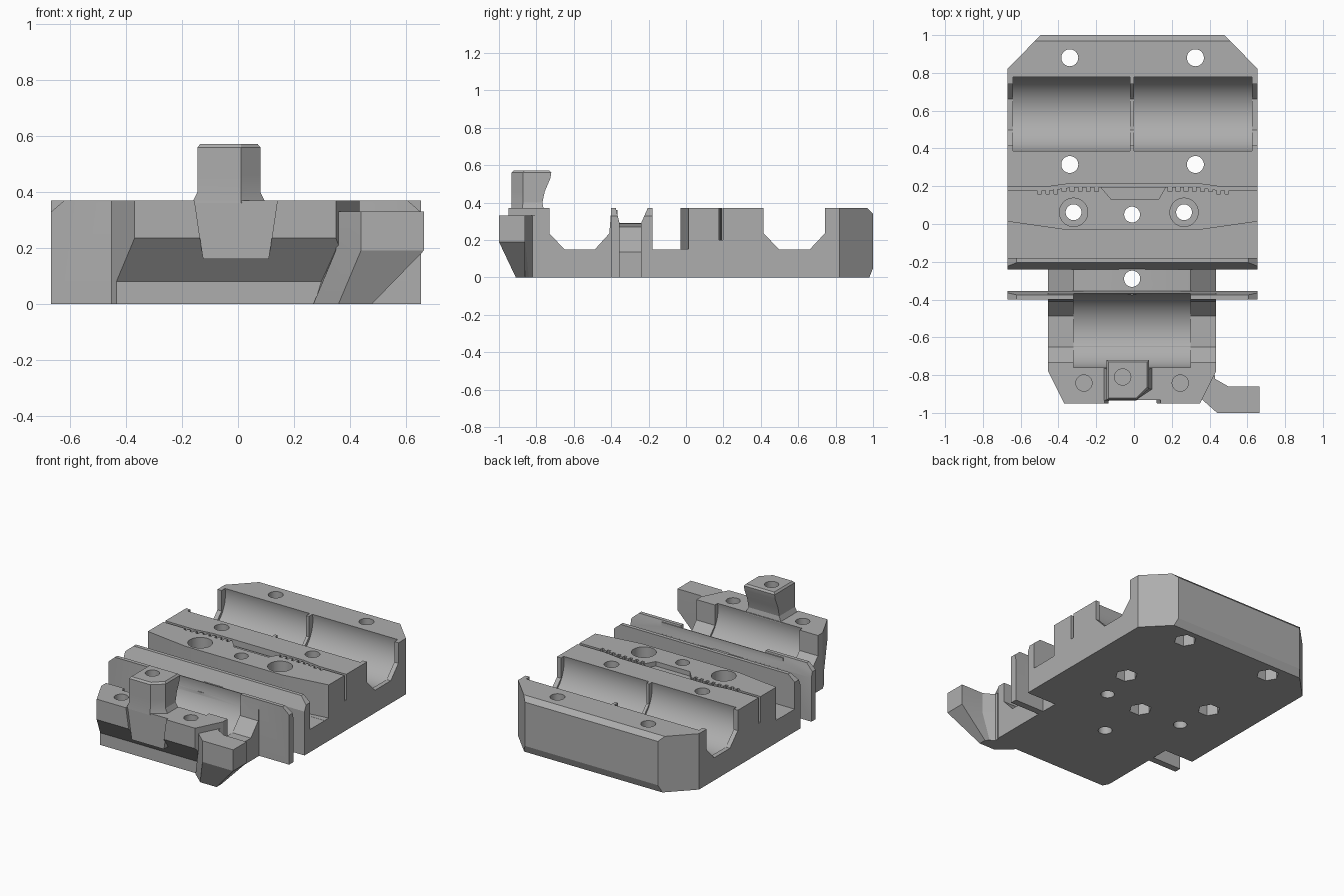
import bpy, bmesh, math

cube = bpy.data.objects.get("Cube")
if cube:
    bpy.data.objects.remove(cube)

mat = bpy.data.materials.new("mid_grey")
mat.use_nodes = True
GREY = (0.42, 0.42, 0.42, 1)
mat.diffuse_color = GREY
mat.node_tree.nodes["Principled BSDF"].inputs["Base Color"].default_value = GREY

LEFT, RIGHT, TOP = -0.67, 0.655, 0.37


def loft(name, sections):
    """Solid skinned through matching closed sections."""
    bm = bmesh.new()
    rings = [[bm.verts.new(p) for p in s] for s in sections]
    for a, b in zip(rings, rings[1:]):
        for i in range(len(a)):
            j = (i + 1) % len(a)
            bm.faces.new((a[i], a[j], b[j], b[i]))
    bm.faces.new(rings[0][::-1])
    bm.faces.new(rings[-1])
    bmesh.ops.recalc_face_normals(bm, faces=bm.faces)
    mesh = bpy.data.meshes.new(name)
    bm.to_mesh(mesh)
    bm.free()
    mesh.materials.append(mat)
    ob = bpy.data.objects.new(name, mesh)
    bpy.context.collection.objects.link(ob)
    return ob


def prism(name, pts, axis, lo, hi):
    """Extrude a 2D outline along an axis."""
    place = {"x": lambda p, t: (t, p[0], p[1]),
             "y": lambda p, t: (p[0], t, p[1]),
             "z": lambda p, t: (p[0], p[1], t)}[axis]
    return loft(name, [[place(p, t) for p in pts] for t in (lo, hi)])


def rod(name, centre, r, axis, lo, hi, sides=40):
    pts = [(centre[0] + r * math.cos(math.tau * i / sides),
            centre[1] + r * math.sin(math.tau * i / sides)) for i in range(sides)]
    return prism(name, pts, axis, lo, hi)


def boolean(target, tool, operation="DIFFERENCE"):
    tool.hide_render = True
    mod = target.modifiers.new("boolean", "BOOLEAN")
    mod.operation, mod.object, mod.solver = operation, tool, "EXACT"
    bpy.context.view_layer.update()
    dg = bpy.context.evaluated_depsgraph_get()
    mesh = bpy.data.meshes.new_from_object(target.evaluated_get(dg))
    target.modifiers.clear()
    target.data = mesh
    bpy.data.objects.remove(tool)


def mirrored(pts, mid):
    return [(2 * mid - x, y) for x, y in pts]


# Wide carriage: rear bearing trough, belt block, channel and wall
carriage = prism("carriage_body", [
    (-0.24, 0), (0.98, 0), (1, 0.05), (1, 0.34), (0.97, TOP), (0.742, TOP),
    (0.742, 0.235), (0.662, 0.15), (0.498, 0.15), (0.415, 0.235), (0.415, TOP),
    (-0.03, TOP), (-0.03, 0.15), (-0.18, 0.15), (-0.18, TOP), (-0.205, TOP),
    (-0.24, 0.29)], "x", LEFT, RIGHT)

# Narrow front section with its own trough and overhanging nose
front = prism("front_section", [
    (-0.22, 0), (-0.22, 0.288), (-0.365, 0.288), (-0.365, 0.36), (-0.4, 0.36),
    (-0.41, 0.235), (-0.487, 0.15), (-0.65, 0.15), (-0.73, 0.235), (-0.73, TOP),
    (-0.95, TOP), (-0.95, 0.235), (-0.82, 0.08), (-0.82, 0)], "x", -0.455, 0.435)
boolean(carriage, front, "UNION")

# Thin full-width plate
plate = prism("wing_plate", [(-0.4, 0), (-0.355, 0), (-0.355, 0.29),
                             (-0.375, TOP), (-0.4, TOP)], "x", LEFT, RIGHT)
boolean(carriage, plate, "UNION")

# Bearing seats: round beds with straight mouths above them
for y, r, mouth, lo, hi in ((0.583, 0.2, 0.195, -0.64, -0.02),
                            (0.583, 0.2, 0.195, 0, 0.625),
                            (-0.565, 0.198, 0.19, -0.32, 0.3)):
    boolean(carriage, rod("seat_cutter", (y, 0.33), r, "x", lo, hi, 64))
    boolean(carriage, prism("seat_mouth", [(y - mouth, 0.33), (y + mouth, 0.33),
                            (y + mouth, 0.5), (y - mouth, 0.5)], "x", lo, hi))

# Screw boss in the gap, backing onto the front seat
boolean(carriage, rod("screw_boss", (-0.01, -0.29), 0.085, "z", 0.1, 0.292), "UNION")

# Chamfered plan corners, gap shoulders, belt block ends and wing tips
mid = (LEFT + RIGHT) / 2
for side in (0, 1):
    def both(pts, m=mid):
        return mirrored(pts, m) if side else pts
    boolean(carriage, prism("rear_corner", both(
        [(0.46, 1.02), (0.675, 0.8), (0.75, 1.05)]), "z", -0.1, 0.5))
    boolean(carriage, prism("front_corner", both(
        [(0.34, -0.97), (0.45, -0.75), (0.6, -1)], -0.01), "z", -0.1, 0.5))
    boolean(carriage, prism("gap_shoulder", both(
        [(0.12, 0.289), (0.3, 0.27), (0.45, 0.12), (0.45, 0.32), (0.12, 0.32)],
        -0.01), "y", -0.3545, -0.2405))
    boolean(carriage, prism("block_end", both(
        [(0.35, -0.03), (0.35, -0.1), (0.7, -0.1), (0.7, 0.02)]), "z", 0.151, 0.5))
    boolean(carriage, prism("wing_tip", both(
        [(0.595, 0.38), (0.67, 0.315), (0.7, 0.4)]), "y", -0.45, -0.17))

# Belt slot with its teeth and the central relief
xs = (-0.7, -0.46, -0.33, 0.33, 0.46, 0.7)
near = [(x, 0.195 if abs(x) < 0.4 else 0.177) for x in xs]
far = [(x, y + 0.02) for x, y in near]
boolean(carriage, prism("belt_slot", near + far[::-1], "z", 0.2, 0.5))
for start in (-0.51, 0.18):
    for i in range(8):
        x = start + 0.043 * i
        y = 0.172 - 0.012 * (abs(x) > 0.4)
        boolean(carriage, prism("tooth_cutter", [(x, y), (x + 0.02, y),
                                (x + 0.02, y + 0.03), (x, y + 0.03)], "z", 0.2, 0.5))
boolean(carriage, prism("belt_relief", [(-0.18, 0.2), (-0.12, 0.13), (0.13, 0.13),
                                        (0.17, 0.2)], "z", 0.34, 0.5))

# Screw holes with hexagonal nut pockets underneath
for x in (-0.34, 0.325):
    for y in (0.88, 0.315):
        boolean(carriage, rod("screw_hole", (x, y), 0.045, "z", -0.1, 0.5))
        boolean(carriage, rod("nut_pocket", (x, y), 0.07, "z", -0.1, 0.1, 6))
boolean(carriage, rod("belt_screw_hole", (-0.01, 0.05), 0.042, "z", -0.1, 0.5))
boolean(carriage, rod("belt_nut_pocket", (-0.01, 0.05), 0.07, "z", -0.1, 0.1, 6))
for x in (-0.32, 0.265):
    boolean(carriage, rod("clamp_hole", (x, 0.062), 0.042, "z", -0.1, 0.5))
    boolean(carriage, rod("counterbore", (x, 0.062), 0.075, "z", 0.16, 0.5))
boolean(carriage, rod("boss_hole", (-0.01, -0.29), 0.043, "z", -0.1, 0.5))
for x in (-0.265, 0.245):
    boolean(carriage, rod("nose_hole", (x, -0.842), 0.043, "z", 0.22, 0.5))

# Recess in the nose and the sensor post standing in it
boolean(carriage, prism("nose_recess", [(-0.16, 0.4), (0.145, 0.4), (0.11, 0.16),
                                        (-0.125, 0.16)], "y", -1, -0.932))
post_base = loft("post_base", [
    [(x, y, z) for x, y in ((a, -0.932), (b, -0.932), (b, -0.8), (a, -0.8))]
    for z, a, b in ((0.16, -0.125, 0.11), (0.365, -0.158, 0.143))])


def post_section(z, a, b, f, r):
    return [(a, f, z), (0.01, f, z), (b, f + 0.06, z), (b, r, z), (a, r, z)]


post = loft("sensor_post", [
    post_section(0.36, -0.165, 0.1, -0.935, -0.76),
    post_section(0.4, -0.145, 0.08, -0.932, -0.768),
    post_section(0.46, -0.145, 0.08, -0.932, -0.755),
    post_section(0.53, -0.145, 0.08, -0.932, -0.725),
    post_section(0.56, -0.145, 0.08, -0.932, -0.72),
    post_section(0.572, -0.135, 0.07, -0.922, -0.73)])
boolean(post, rod("post_hole", (-0.06, -0.81), 0.043, "z", 0.48, 0.7))

# Side arm reaching out from the front corner
arm_top = [(0.33, -0.8), (0.35, -0.92), (0.44, -1), (0.665, -1),
           (0.665, -0.86), (0.5, -0.86), (0.43, -0.82), (0.43, -0.8)]
arm_low = [(0.27, -0.8), (0.27, -0.83), (0.36, -0.91), (0.48, -0.91),
           (0.48, -0.86), (0.46, -0.84), (0.43, -0.82), (0.43, -0.8)]
arm = loft("side_arm", [[(x, y, z) for x, y in pts] for z, pts in
                        ((0, arm_low), (0.19, arm_top), (0.33, arm_top))])

# Smooth round surfaces, keep machined edges crisp
bpy.ops.object.select_all(action="DESELECT")
for ob in (carriage, post_base, post, arm):
    ob.select_set(True)
bpy.context.view_layer.objects.active = carriage
bpy.ops.object.shade_smooth_by_angle(angle=math.radians(20))
